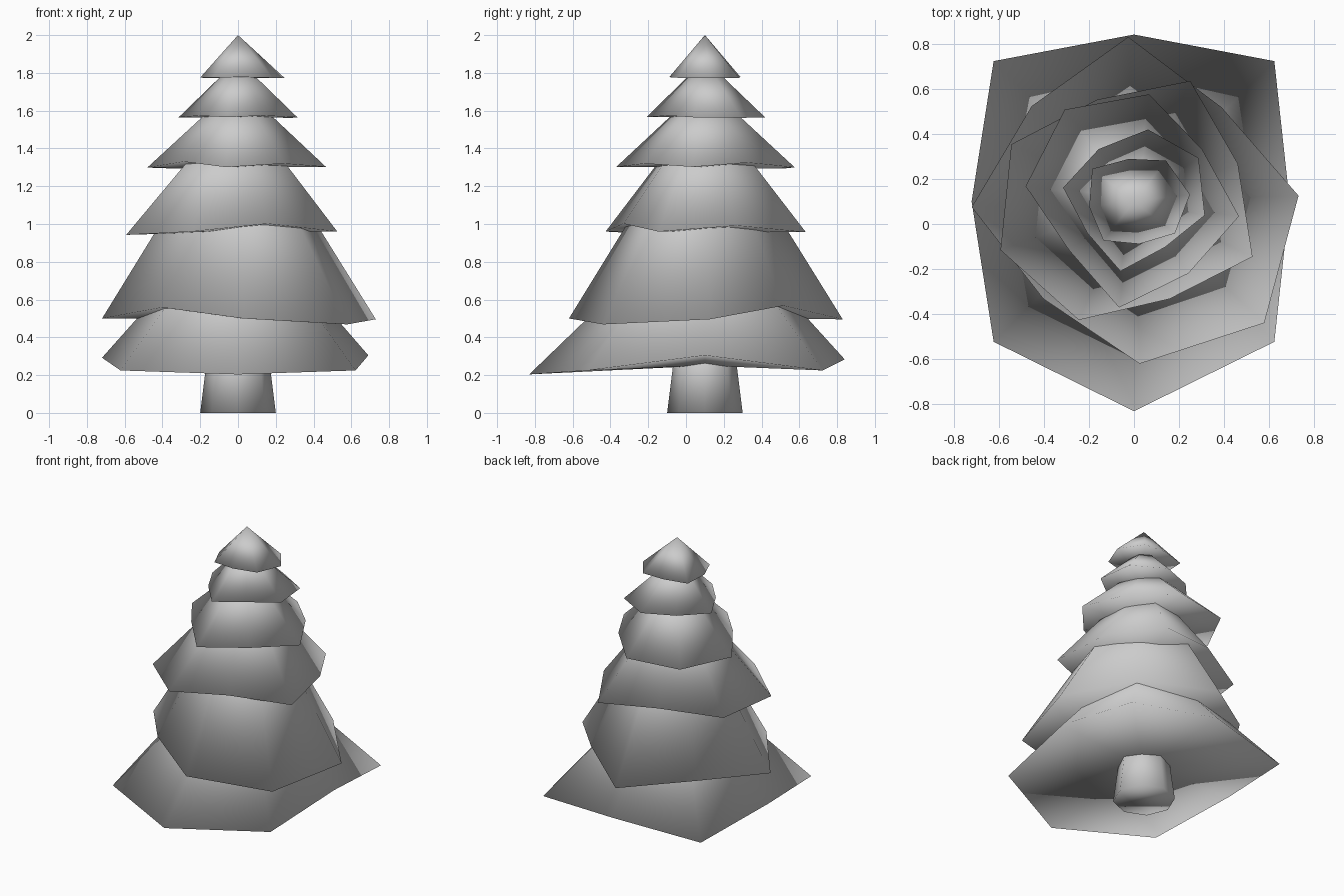
import bpy, bmesh
from math import radians, cos, sin

cube = bpy.data.objects.get("Cube")
if cube:
    bpy.data.objects.remove(cube, do_unlink=True)

SIDES = 8
AXIS_Y = 0.1      # the trunk axis sits a little behind centre

grey = bpy.data.materials.new("plain_grey")
grey.use_nodes = True
colour = (0.6, 0.6, 0.6, 1)
grey.diffuse_color = colour
grey.node_tree.nodes["Principled BSDF"].inputs["Base Color"].default_value = colour


def ring(bm, radii, heights, turn):
    """Add a closed ring of vertices around the trunk axis."""
    verts = []
    for i, (r, z) in enumerate(zip(radii, heights)):
        a = radians(turn + i * 360 / SIDES)
        verts.append(bm.verts.new((r * cos(a), AXIS_Y + r * sin(a), z)))
    return verts


def fan(bm, loop, z):
    """Close a ring with triangles meeting on the axis."""
    tip = bm.verts.new((0, AXIS_Y, z))
    for i in range(SIDES):
        bm.faces.new((loop[i], loop[(i + 1) % SIDES], tip))


def finish(bm, name):
    bmesh.ops.recalc_face_normals(bm, faces=bm.faces[:])
    for face in bm.faces:
        face.smooth = True
    mesh = bpy.data.meshes.new(name)
    bm.to_mesh(mesh)
    bm.free()
    mesh.materials.append(grey)
    bpy.context.collection.objects.link(bpy.data.objects.new(name, mesh))


def tier(name, turn, radii, mid_r, mid_z, droop, apex):
    """A ragged cone of branches whose longer points hang lower."""
    bm = bmesh.new()
    heights = [mid_z - droop * (r - mid_r) for r in radii]
    rim = ring(bm, radii, heights, turn)
    fan(bm, rim, apex)
    fan(bm, rim, mid_z)
    finish(bm, name)


# Branch tiers, lowest first
tier("branches_lowest", 0, (.69, .88, .74, .88, .72, .88, .93, .88),
     .82, .25, .42, 1.1)
tier("branches_low", 2, (.73, .57, .73, .62, .72, .59, .72, .79),
     .72, .5, .45, 1.67)
tier("branches_middle", 20, (.49, .59, .48, .60, .63, .58, .46, .58),
     .58, .96, .35, 1.65)
tier("branches_high", -8, (.47, .38, .48, .51, .485, .36, .475, .40),
     .48, 1.3, .25, 1.74)
tier("branches_higher", -11, (.32, .345, .325, .28, .32, .25, .315, .245),
     .32, 1.565, .12, 1.87)
tier("branches_tip", 7, (.25, .23, .19, .235, .2, .22, .19, .23),
     .22, 1.775, .1, 2)

# Trunk, tapering upward into the lowest tier
bm = bmesh.new()
base = ring(bm, [.2] * SIDES, [0] * SIDES, 0)
neck = ring(bm, [.15] * SIDES, [.4] * SIDES, 0)
for i in range(SIDES):
    j = (i + 1) % SIDES
    bm.faces.new((base[i], base[j], neck[j], neck[i]))
bm.faces.new(base)
bm.faces.new(neck)
finish(bm, "trunk")
